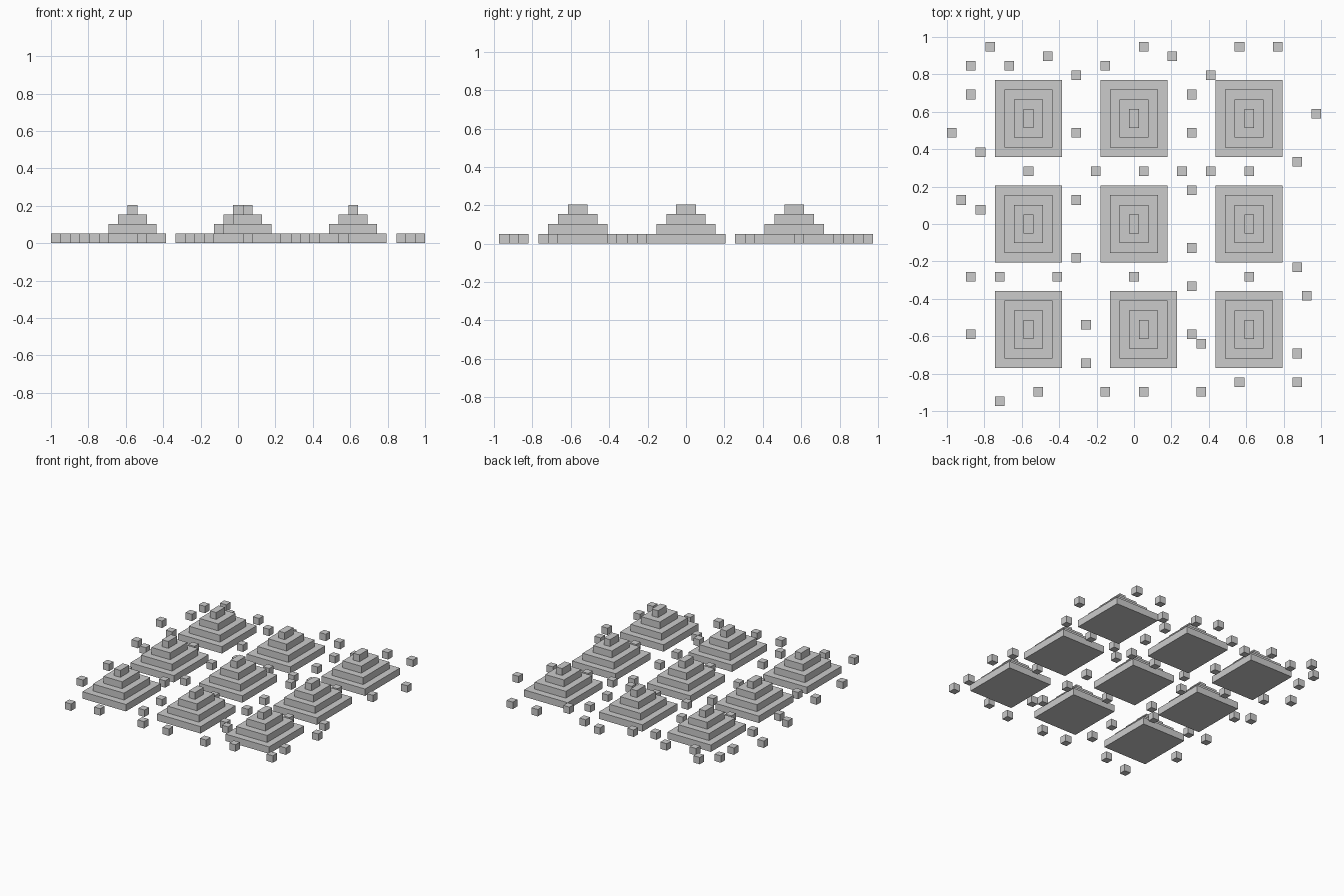
import bpy, bmesh
from mathutils import Matrix

if "Cube" in bpy.data.objects:
    bpy.data.objects.remove(bpy.data.objects["Cube"])

U = 2 / 39  # one block: the model is 39 blocks wide


def make_object(name, boxes, location):
    """boxes: list of (size, centre) in block units."""
    bm = bmesh.new()
    for size, centre in boxes:
        m = Matrix.Translation([c * U for c in centre]) @ Matrix.Diagonal([s * U for s in size] + [1])
        bmesh.ops.create_cube(bm, size=1, matrix=m)
    mesh = bpy.data.meshes.new(name)
    bm.to_mesh(mesh)
    bm.free()
    obj = bpy.data.objects.new(name, mesh)
    obj.location = [c * U for c in location]
    bpy.context.collection.objects.link(obj)
    return obj


# Stepped pyramids: four tiers, each one block smaller on every side
tiers = [((7 - 2 * i, 8 - 2 * i, 1), (0, 0, i + 0.5)) for i in range(4)]
for y, columns in {11: (-11, 0, 12), 0: (-11, 0, 12), -11: (-11, 1, 12)}.items():
    for x in columns:
        make_object("stepped_pyramid", tiers, (x, y, 0))

# Scattered single blocks: row (y) -> block columns (x)
rows = {
    18.5: (-15, 1, 11, 15),
    17.5: (-9, 4),
    16.5: (-17, -13, -3),
    15.5: (-6, 8),
    13.5: (-17, 6),
    11.5: (19,),
    9.5: (-19, -6, 6),
    7.5: (-16,),
    6.5: (17,),
    5.5: (-11, -4, 1, 5, 8, 12),
    3.5: (6,),
    2.5: (-18, -6),
    1.5: (-16,),
    -2.5: (6,),
    -3.5: (-6,),
    -4.5: (17,),
    -5.5: (-17, -14, -8, 0, 12),
    -6.5: (6,),
    -7.5: (18,),
    -10.5: (-5,),
    -11.5: (-17, 6),
    -12.5: (7,),
    -13.5: (17,),
    -14.5: (-5,),
    -16.5: (11, 17),
    -17.5: (-10, -3, 1, 7),
    -18.5: (-14,),
}
for y, columns in rows.items():
    for x in columns:
        make_object("loose_block", [((1, 1, 1), (0, 0, 0.5))], (x, y, 0))
